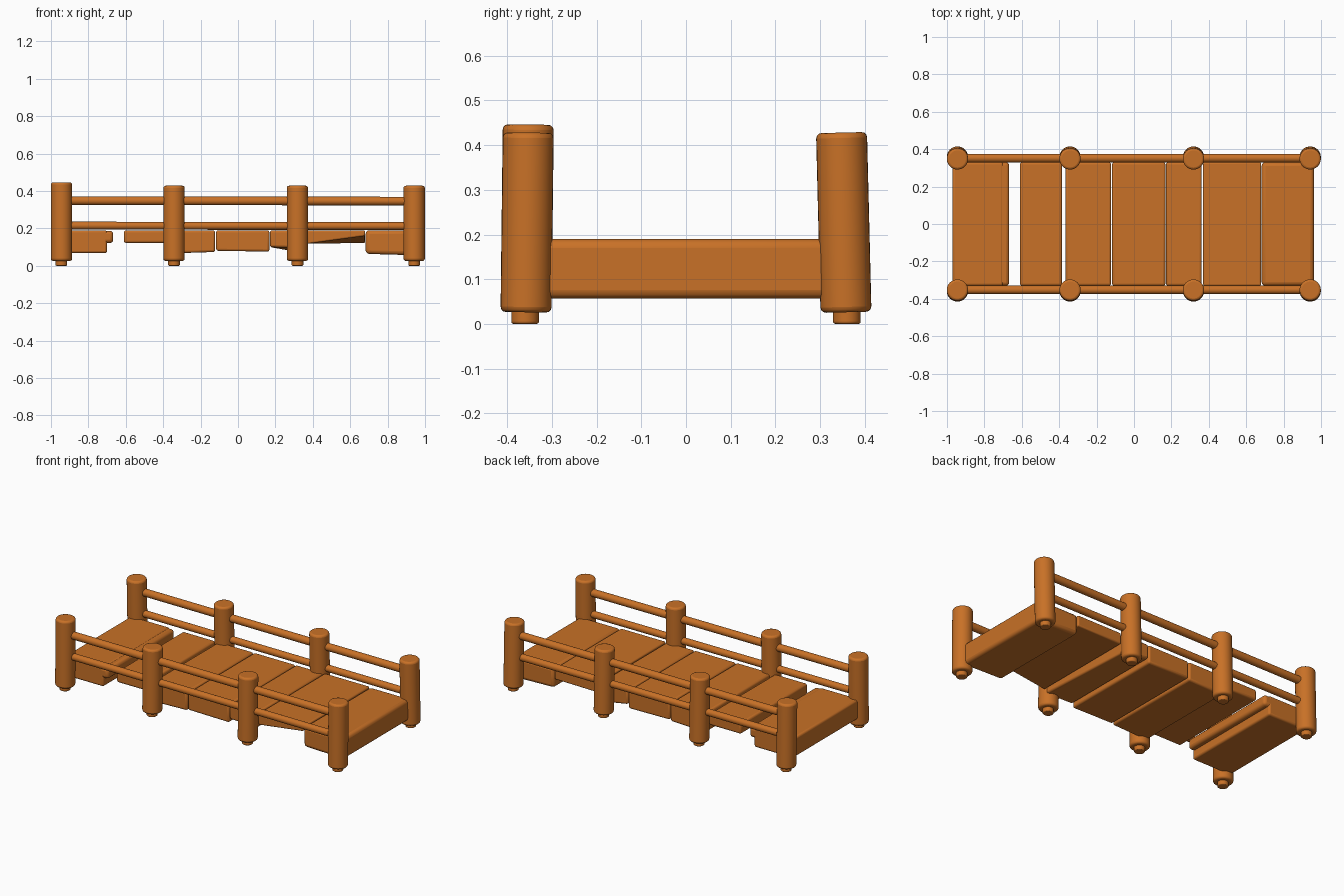
import bpy, bmesh
from mathutils import Vector

if "Cube" in bpy.data.objects:
    bpy.data.objects.remove(bpy.data.objects["Cube"])

wood = bpy.data.materials.new("orange brown wood")
wood.diffuse_color = (0.58, 0.165, 0.02, 1)
wood.use_nodes = True
wood.node_tree.nodes["Principled BSDF"].inputs["Base Color"].default_value = wood.diffuse_color


def finish(bm, name, bevel=0.0, segments=3):
    bmesh.ops.recalc_face_normals(bm, faces=bm.faces)
    me = bpy.data.meshes.new(name)
    bm.to_mesh(me)
    bm.free()
    ob = bpy.data.objects.new(name, me)
    bpy.context.collection.objects.link(ob)
    me.materials.append(wood)
    if bevel:
        m = ob.modifiers.new("soft edges", 'BEVEL')
        m.width, m.segments, m.limit_method = bevel, segments, 'ANGLE'
    bpy.ops.object.select_all(action='DESELECT')
    ob.select_set(True)
    bpy.context.view_layer.objects.active = ob
    bpy.ops.object.shade_smooth_by_angle(angle=0.7)
    return ob


def rod(name, a, b, r, bevel=0.0, sides=32):
    # round bar running from point a to point b
    a, b = Vector(a), Vector(b)
    bm = bmesh.new()
    bmesh.ops.create_cone(bm, cap_ends=True, segments=sides, radius1=r, radius2=r,
                          depth=(b - a).length)
    bmesh.ops.rotate(bm, verts=bm.verts,
                     matrix=Vector((0, 0, 1)).rotation_difference(b - a).to_matrix())
    bmesh.ops.translate(bm, verts=bm.verts, vec=(a + b) / 2)
    return finish(bm, name, bevel, 3)


def plank(name, x0, x1, bottoms, top=0.19, w=0.33, bevel=0.012):
    # bottoms: heights at front left, front right, back left, back right
    bm = bmesh.new()
    xy = [(x0, -w), (x1, -w), (x1, w), (x0, w)]
    zb = [bottoms[0], bottoms[1], bottoms[3], bottoms[2]]
    lo = [bm.verts.new((x, y, z)) for (x, y), z in zip(xy, zb)]
    hi = [bm.verts.new((x, y, top)) for x, y in xy]
    bm.faces.new(lo[::-1])
    bm.faces.new(hi)
    for i in range(4):
        j = (i + 1) % 4
        bm.faces.new((lo[i], lo[j], hi[j], hi[i]))
    return finish(bm, name, bevel)


# posts with small pegs underneath
for side, s in (("front", -1), ("back", 1)):
    for i, x in enumerate((-0.944, -0.342, 0.318, 0.942)):
        top = 0.446 if (i == 0 and s < 0) else 0.428
        lean = 0.005
        rod(f"{side}_post_{i + 1}", (x, s * 0.358, 0.026),
            (x, s * (0.358 - lean * 2 if s > 0 else 0.358 - lean), top), 0.057, 0.012)
        rod(f"{side}_peg_{i + 1}", (x, s * 0.36, 0.0), (x, s * 0.36, 0.05), 0.031, 0.005)
    # two rails on each side
    rod(f"{side}_upper_rail", (-0.945, s * 0.352, 0.348), (0.94, s * 0.352, 0.346), 0.023)
    rod(f"{side}_lower_rail", (-0.945, s * 0.352, 0.215), (0.94, s * 0.352, 0.212), 0.021)

# deck planks of uneven thickness
plank("plank_1", -0.97, -0.70, (0.068,) * 4)
plank("plank_1_lip", -0.76, -0.667, (0.122,) * 4, 0.187, bevel=0.018)
plank("plank_2", -0.61, -0.385, (0.122,) * 4)
plank("plank_3", -0.365, -0.122, (0.066, 0.074, 0.066, 0.074))
plank("plank_4", -0.117, 0.168, (0.08, 0.076, 0.08, 0.076))
plank("plank_5", 0.171, 0.362, (0.10, 0.095, 0.10, 0.066))
plank("plank_6", 0.37, 0.68, (0.118, 0.16, 0.118, 0.122), bevel=0.008)
plank("plank_7", 0.682, 0.962, (0.064, 0.056, 0.064, 0.056), bevel=0.02)
